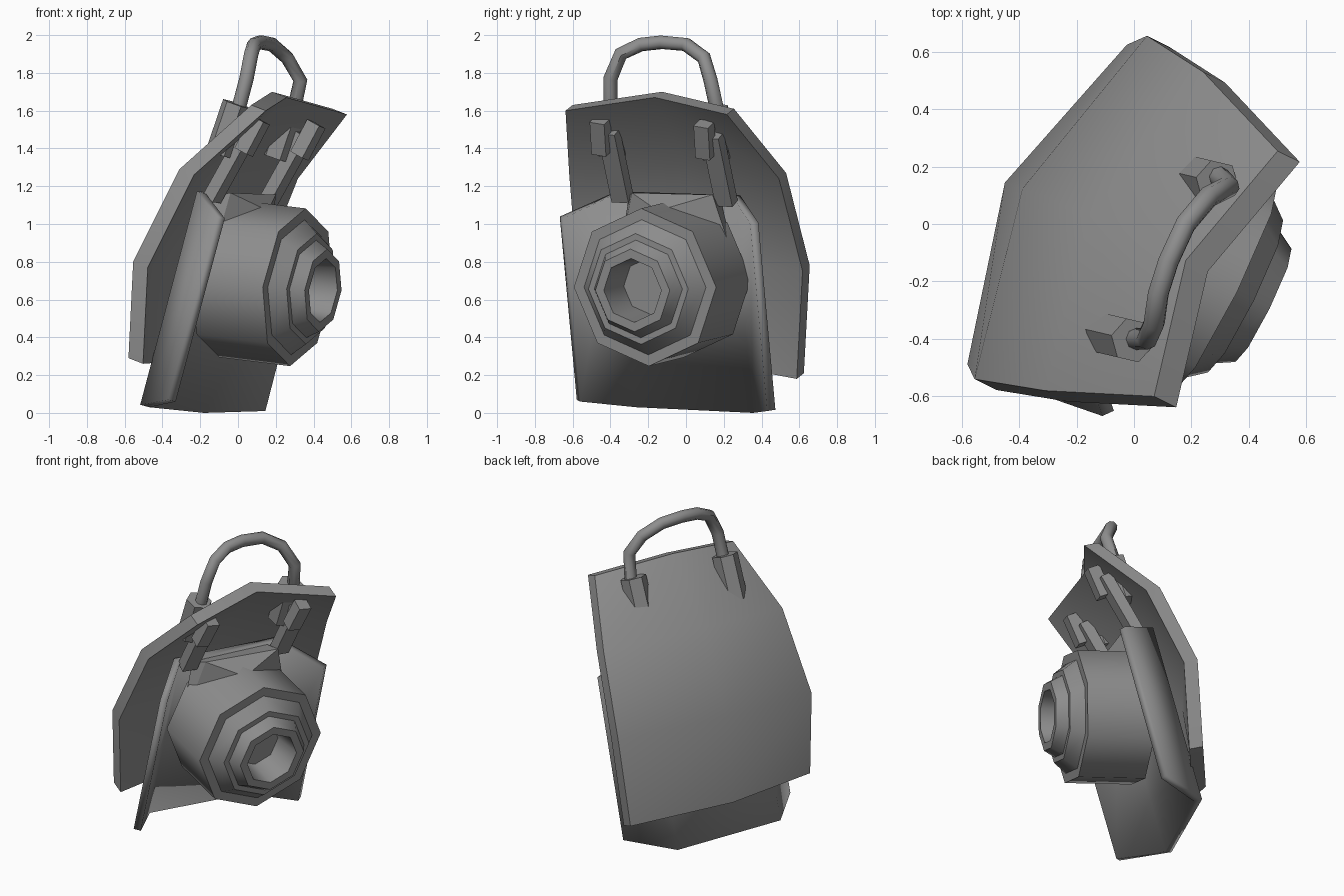
import bpy, bmesh, math
from mathutils import Vector, Matrix

cube = bpy.data.objects.get("Cube")
if cube:
    bpy.data.objects.remove(cube)

grey = bpy.data.materials.new("plain_grey")
grey.use_nodes = True
TONE = (0.27, 0.27, 0.27, 1)
grey.diffuse_color = TONE
grey.node_tree.nodes["Principled BSDF"].inputs["Base Color"].default_value = TONE

SIDE = Vector((0.47, 0.88, 0)).normalized()     # across the pad, front to back
STEP = Vector((0.295, 0.55, -0.02))             # from one handle mount to the next


def finish(obj, angle=46):
    obj.data.materials.clear()
    obj.data.materials.append(grey)
    bpy.ops.object.select_all(action="DESELECT")
    obj.select_set(True)
    bpy.context.view_layer.objects.active = obj
    bpy.ops.object.shade_smooth_by_angle(angle=math.radians(angle))
    return obj


def from_bmesh(name, bm, angle=46):
    bmesh.ops.recalc_face_normals(bm, faces=bm.faces)
    mesh = bpy.data.meshes.new(name)
    bm.to_mesh(mesh)
    bm.free()
    obj = bpy.data.objects.new(name, mesh)
    bpy.context.collection.objects.link(obj)
    return finish(obj, angle)


def strip(bm, columns):
    """Skin neighbouring columns of points with quads."""
    cols = [[bm.verts.new(p) for p in col] for col in columns]
    for a, b in zip(cols, cols[1:]):
        for i in range(len(a) - 1):
            bm.faces.new((a[i], a[i + 1], b[i + 1], b[i]))


def hull(name, points):
    bm = bmesh.new()
    for p in points:
        bm.verts.new(p)
    bmesh.ops.convex_hull(bm, input=bm.verts)
    return from_bmesh(name, bm, 20)


def beam(name, a, b, width, depth):
    """Box from a to b, its width lying across the pad."""
    a, b = Vector(a), Vector(b)
    along = (b - a).normalized()
    out = along.cross(SIDE).normalized()
    wide = out.cross(along)
    return hull(name, [p + wide * width / 2 * i + out * depth / 2 * j
                       for p in (a, b) for i in (-1, 1) for j in (-1, 1)])


# Outer shield: front and back edges from top to bottom, bulged along the middle
front = [Vector(p) for p in ((0.07, -0.60, 1.63), (-0.31, -0.58, 1.29),
                             (-0.555, -0.54, 0.80), (-0.58, -0.488, 0.29))]
back = [Vector(p) for p in ((0.50, 0.254, 1.61), (0.24, 0.53, 1.27),
                            (0.045, 0.655, 0.78), (-0.025, 0.624, 0.21))]
bulge = [Vector((-0.105 - 0.014 * i, 0.046 + 0.01 * i, 0.08 - 0.01 * i)) for i in range(4)]
middle = [(f + b) / 2 + m for f, b, m in zip(front, back, bulge)]
bm = bmesh.new()
strip(bm, [front, middle, back])
ext = bmesh.ops.extrude_face_region(bm, geom=bm.faces[:], use_keep_orig=True)
bmesh.ops.translate(bm, vec=(0.077, -0.038, -0.03),
                    verts=[g for g in ext["geom"] if isinstance(g, bmesh.types.BMVert)])
from_bmesh("outer_shield", bm)

# Inner bracket: a leaning three-sided channel
low = [(-0.33, -0.56, 0.06), (-0.47, -0.265, 0.03), (-0.18, 0.355, 0.0), (0.145, 0.43, 0.01)]
high = [(-0.07, -0.65, 1.03), (-0.17, -0.37, 1.16), (0.12, 0.25, 1.14), (0.40, 0.34, 1.0)]
bm = bmesh.new()
strip(bm, [(l, h) for l, h in zip(low, high)])
bracket = from_bmesh("inner_bracket", bm)
outward = bracket.data.polygons[1].normal.x < 0
mod = bracket.modifiers.new("thickness", "SOLIDIFY")
mod.thickness = 0.045
mod.offset = 1 if outward else -1
mod.use_even_offset = True

# Stepped eight-sided joint, turned around a slightly lowered axis
axis = Vector((0.89, -0.44, -0.11)).normalized()
up = (Vector((0, 0, 1)) - axis * axis.z).normalized()
across = axis.cross(up)
centre = Vector((0.317, -0.217, 0.665))
profile = [(-0.42, 0.42), (0, 0.42), (0, 0.36), (0.08, 0.295), (0.08, 0.26),
           (0.15, 0.22), (0.15, 0.17), (-0.05, 0.15)]
bm = bmesh.new()
rings = []
for t, r in profile:
    rings.append([bm.verts.new(centre + axis * t + r * (
        up * math.cos(k * math.tau / 8) + across * math.sin(k * math.tau / 8)))
        for k in range(8)])
for a, b in zip(rings, rings[1:]):
    for k in range(8):
        bm.faces.new((a[k], a[k - 1], b[k - 1], b[k]))
bm.faces.new(rings[0])
bm.faces.new(rings[-1])
from_bmesh("arm_joint", bm)

# Wedge joining the bracket to the joint
hull("joint_base", [(-0.04, -0.286, 1.165), (0.20, 0.14, 1.155), (-0.13, -0.30, 1.15),
                    (0.09, 0.18, 1.14), (-0.17, -0.38, 0.7), (0.16, 0.29, 0.7),
                    (0.16, -0.15, 1.07), (-0.1, -0.02, 0.35)])

# Carry handle
path = [(0.0, -0.40, 1.60), (0.045, -0.40, 1.77), (0.07, -0.345, 1.90), (0.085, -0.24, 1.95),
        (0.12, -0.13, 1.962), (0.18, 0.0, 1.95), (0.26, 0.095, 1.88), (0.33, 0.13, 1.76),
        (0.295, 0.165, 1.60)]
curve = bpy.data.curves.new("carry_handle", "CURVE")
curve.dimensions = "3D"
curve.bevel_depth = 0.038
curve.bevel_resolution = 2
curve.use_fill_caps = True
spline = curve.splines.new("POLY")
spline.points.add(len(path) - 1)
for point, co in zip(spline.points, path):
    point.co = (*co, 1)
tube = bpy.data.objects.new("carry_handle", curve)
bpy.context.collection.objects.link(tube)
bpy.ops.object.select_all(action="DESELECT")
tube.select_set(True)
bpy.context.view_layer.objects.active = tube
bpy.ops.object.convert(target="MESH")
finish(bpy.context.view_layer.objects.active)

# Handle sockets outside the shield, hooks inside it
for label, shift in (("front", Vector()), ("back", STEP)):
    top = Vector((-0.005, -0.405, 1.635)) + shift
    lean = Vector((0.34, -0.08, 1)).normalized()
    bm = bmesh.new()
    bmesh.ops.create_cone(bm, cap_ends=True, segments=6, radius1=0.08, radius2=0.08, depth=0.28)
    turn = lean.to_track_quat("Z", "Y").to_matrix().to_4x4()
    bm.transform(Matrix.Translation(top - lean * 0.14) @ turn)
    from_bmesh(label + "_handle_socket", bm, 20)
    beam(label + "_hook_arm", Vector((-0.14, -0.335, 1.13)) + shift,
         Vector((0.06, -0.41, 1.49)) + shift, 0.1, 0.07)
    beam(label + "_hook_tip", Vector((0.03, -0.445, 1.38)) + shift,
         Vector((0.12, -0.455, 1.55)) + shift, 0.085, 0.08)
